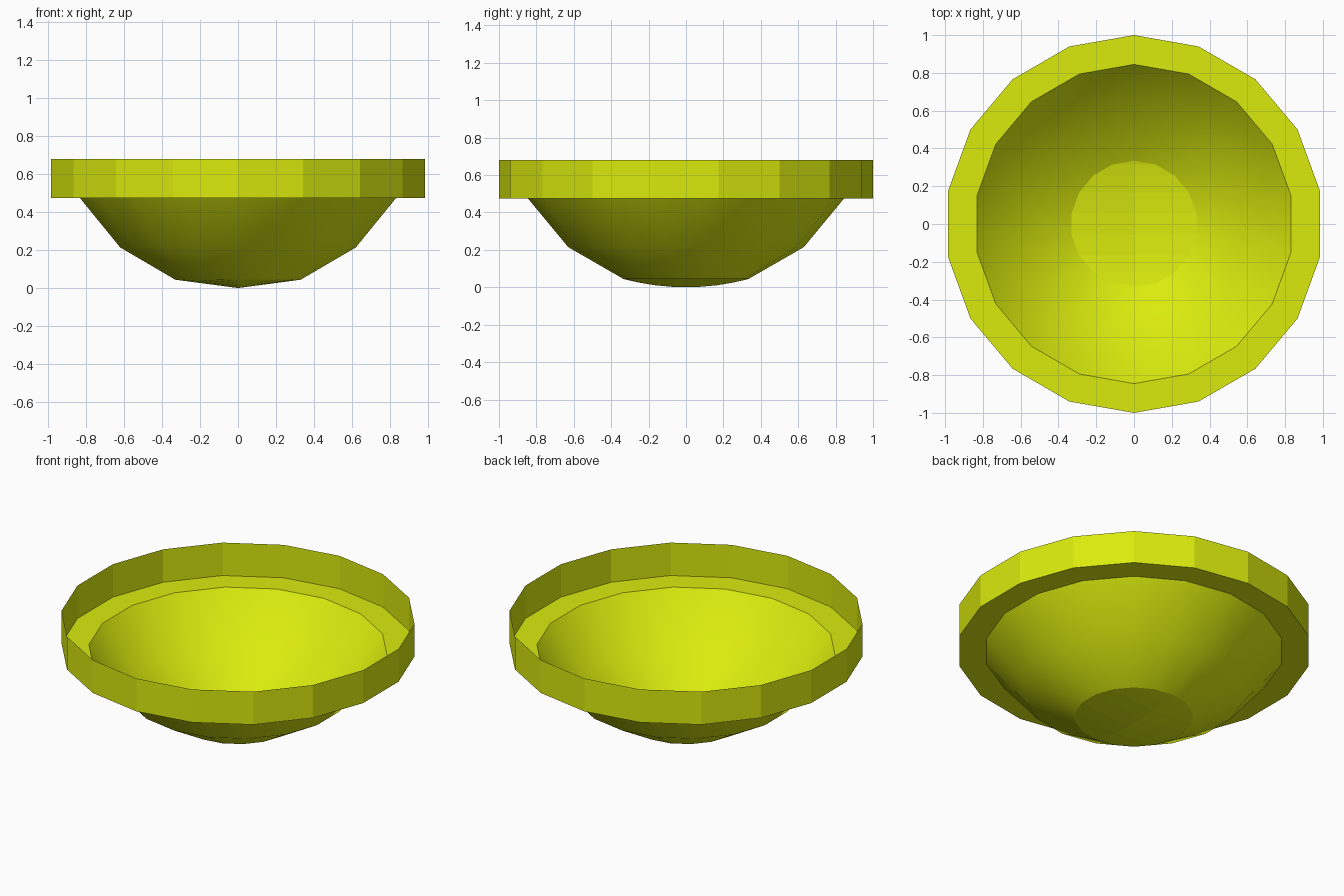
import bpy, bmesh
from math import sin, cos, radians

if "Cube" in bpy.data.objects:
    bpy.data.objects.remove(bpy.data.objects["Cube"])

SIDES = 18

mat = bpy.data.materials.new("lime_yellow")
mat.diffuse_color = (0.70, 0.83, 0.004, 1)
mat.use_nodes = True
mat.node_tree.nodes["Principled BSDF"].inputs["Base Color"].default_value = mat.diffuse_color


def ring(bm, r, z):
    return [bm.verts.new((r * cos(radians(90 + 20 * i)), r * sin(radians(90 + 20 * i)), z))
            for i in range(SIDES)]


def loft(bm, profile, smooth):
    """Open revolved sheet through (radius, height) points, from outside in."""
    rings = [ring(bm, r, z) for r, z in profile]
    for a, b in zip(rings, rings[1:]):
        for i in range(SIDES):
            j = (i + 1) % SIDES
            bm.faces.new((a[i], b[i], b[j], a[j])).smooth = smooth
    return rings


def finish(bm, name):
    me = bpy.data.meshes.new(name)
    bm.to_mesh(me)
    bm.free()
    me.materials.append(mat)
    ob = bpy.data.objects.new(name, me)
    bpy.context.collection.objects.link(ob)


# Upright rim with its flat ledge
bm = bmesh.new()
loft(bm, [(1.0, 0.68), (1.0, 0.475), (0.845, 0.475)], False)
finish(bm, "rim")

# Smooth bowl wall, closed by a shallow keel of flat strips
bm = bmesh.new()
r0, z0 = 0.335, 0.045
base = loft(bm, [(0.845, 0.475), (0.63, 0.215), (r0, z0)], True)[-1]
half = SIDES // 2
keel = [base[0]]
for i in range(1, half):
    y = base[i].co.y
    keel.append(bm.verts.new((0, y, z0 * (y / r0) ** 2)))
keel.append(base[half])
for i in range(half):
    for s in (1, -1):
        a, b = base[s * i], base[s * (i + 1)]
        quad = [a, keel[i], keel[i + 1], b]
        quad = list(dict.fromkeys(quad))
        bm.faces.new(quad if s == 1 else quad[::-1]).smooth = False
finish(bm, "bowl")
